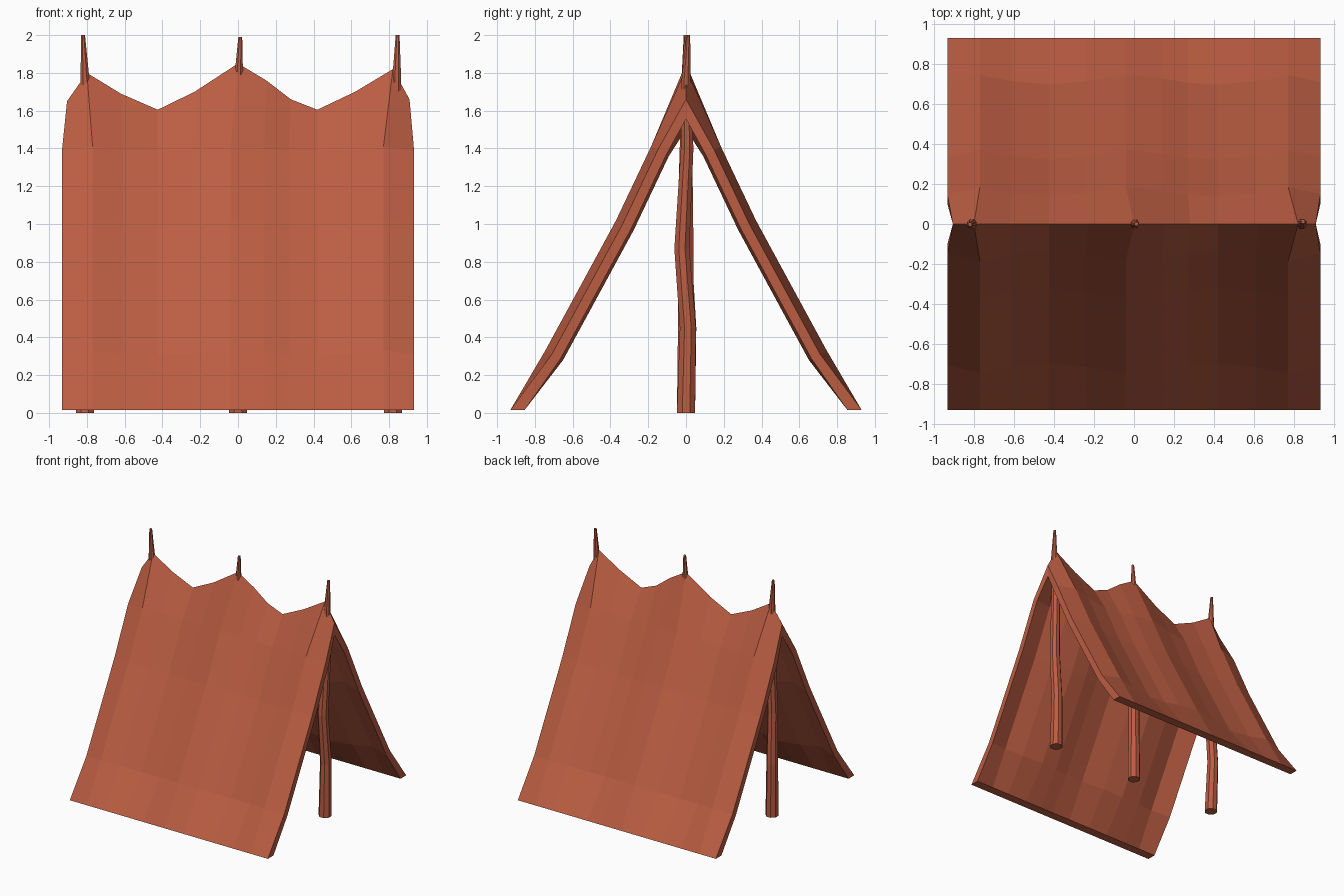
import bpy, bmesh, math
from mathutils import Vector

if "Cube" in bpy.data.objects:
    bpy.data.objects.remove(bpy.data.objects["Cube"])


def material(name, color):
    m = bpy.data.materials.new(name)
    m.diffuse_color = color
    m.use_nodes = True
    m.node_tree.nodes["Principled BSDF"].inputs["Base Color"].default_value = m.diffuse_color
    return m


CLAY = material("clay_red", (0.50, 0.11, 0.055, 1))


def finish(name, bm):
    bmesh.ops.recalc_face_normals(bm, faces=bm.faces[:])
    me = bpy.data.meshes.new(name)
    bm.to_mesh(me)
    bm.free()
    me.materials.append(CLAY)
    ob = bpy.data.objects.new(name, me)
    bpy.context.collection.objects.link(ob)
    return ob


# Cloth: columns are (ridge x, lower x, ridge z, inward sag of the slopes)
COLUMNS = [(-0.905, -0.932, 1.65, 0.045), (-0.80, -0.77, 1.80, 0.0),
           (-0.62, -0.61, 1.69, 0.035), (-0.425, -0.425, 1.605, 0.055),
           (-0.23, -0.24, 1.70, 0.035), (0.0, -0.04, 1.85, 0.0),
           (0.15, 0.14, 1.76, 0.02), (0.28, 0.27, 1.66, 0.045),
           (0.42, 0.42, 1.605, 0.055), (0.62, 0.61, 1.70, 0.035),
           (0.82, 0.77, 1.82, 0.0), (0.908, 0.932, 1.66, 0.04)]
# Slope rows (y, z) where the cloth is taut
ROWS = [(0.185, 1.41), (0.37, 1.02), (0.56, 0.67), (0.745, 0.33)]
NORMAL = (0.88, 0.47)
THICK = 0.052


def half_profile(sag, ridge_z, offset):
    pts = [(0.0, ridge_z - offset * 2.0)]
    for y, z in ROWS:
        d = sag + offset
        pts.append((y - NORMAL[0] * d, z - NORMAL[1] * d))
    pts.append((0.93 - offset * 1.45, 0.015))
    return pts


def full_profile(x_ridge, x_low, sag, ridge_z, offset):
    half = half_profile(sag, ridge_z, offset)
    left = [(x_low, -y, z) for y, z in reversed(half[1:])]
    right = [(x_low, y, z) for y, z in half[1:]]
    return left + [(x_ridge, 0, half[0][1])] + right


bm = bmesh.new()
outer, inner = [], []
for xr, xl, rz, sag in COLUMNS:
    outer.append([bm.verts.new(p) for p in full_profile(xr, xl, sag, rz, 0)])
    inner.append([bm.verts.new(p) for p in full_profile(xr, xl, sag, rz, THICK)])
n = len(outer[0])
for i in range(len(COLUMNS) - 1):
    for grid in (outer, inner):
        for j in range(n - 1):
            bm.faces.new((grid[i][j], grid[i + 1][j], grid[i + 1][j + 1], grid[i][j + 1]))
    for j in (0, n - 1):  # bottom hems
        bm.faces.new((outer[i][j], outer[i + 1][j], inner[i + 1][j], inner[i][j]))
for i in (0, -1):  # end edges
    for j in range(n - 1):
        bm.faces.new((outer[i][j], outer[i][j + 1], inner[i][j + 1], inner[i][j]))
finish("tent_cloth", bm)


# Crooked tapered poles
def pole(name, path, radii, sides=8):
    bm = bmesh.new()
    rings = []
    for (x, y, z), r in zip(path, radii):
        rings.append([bm.verts.new((x + r * math.cos(a), y + r * math.sin(a), z))
                      for a in (math.tau * (k + 0.5) / sides for k in range(sides))])
    for a, b in zip(rings, rings[1:]):
        for k in range(sides):
            m = (k + 1) % sides
            bm.faces.new((a[k], a[m], b[m], b[k]))
    bm.faces.new(rings[0])
    bm.faces.new(rings[-1])
    finish(name, bm)


HEIGHTS = (0.0, 0.45, 0.87, 1.40, 1.76, 2.0)
RADII = (0.052, 0.046, 0.043, 0.036, 0.026, 0.011)
POLES = {
    "right_pole": ((0.82, 0.82, 0.815, 0.83, 0.84, 0.845),
                   (0.0, 0.01, -0.022, 0.006, 0.0, 0.012), 2.0),
    "middle_pole": ((0.0, 0.0, 0.0, 0.0, 0.003, 0.012),
                    (0.0, 0.0, 0.0, 0.0, 0.0, 0.0), 1.99),
    "left_pole": ((-0.81, -0.82, -0.81, -0.80, -0.81, -0.82),
                  (0.0, 0.012, -0.01, 0.0, 0.0, -0.002), 2.0),
}
for name, (xs, ys, top) in POLES.items():
    pole(name, list(zip(xs, ys, HEIGHTS[:-1] + (top,))), RADII)
